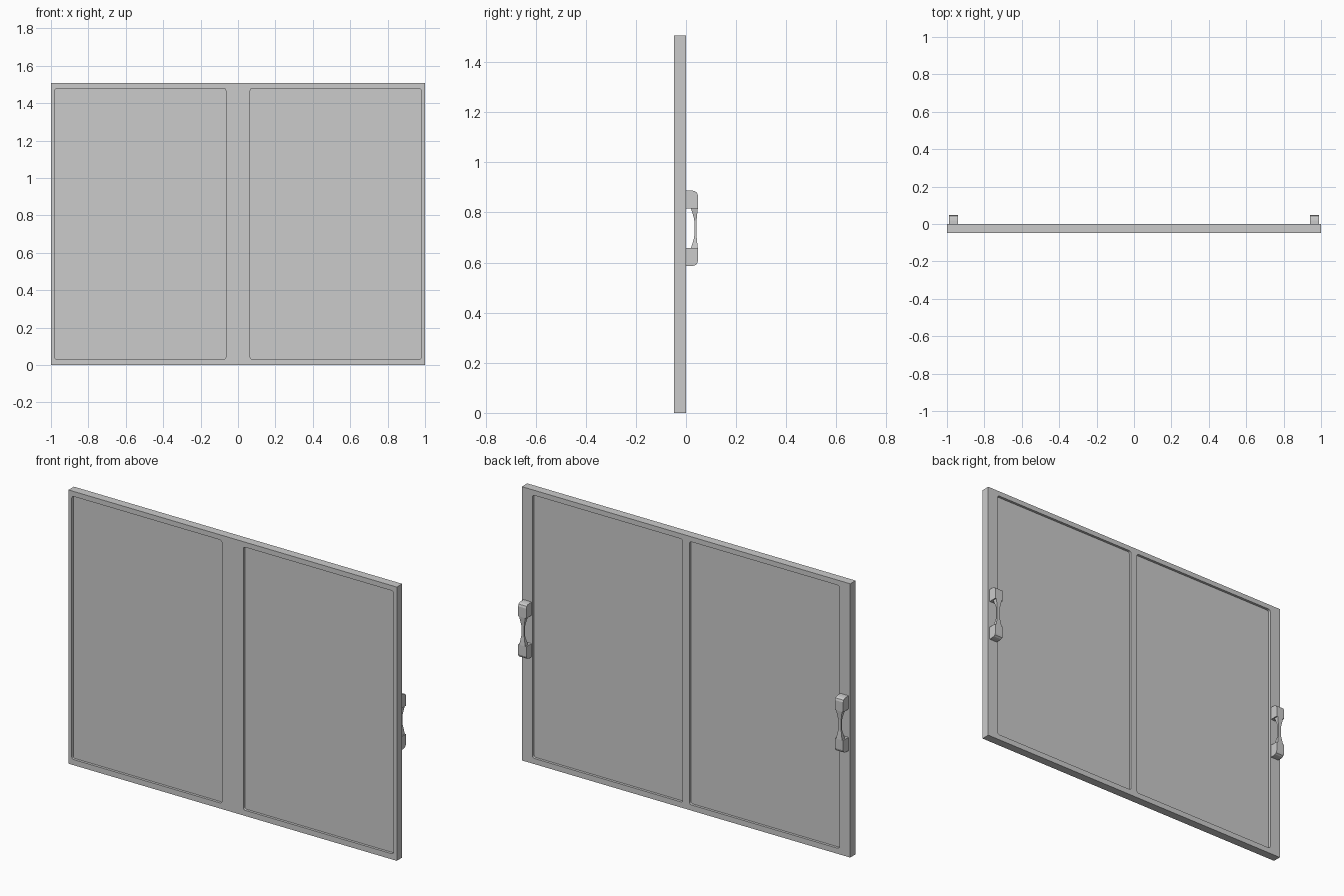
import bpy, bmesh

if "Cube" in bpy.data.objects:
    bpy.data.objects.remove(bpy.data.objects["Cube"])

FRONT, BACK, HEIGHT = -0.047, 0.0, 1.507
DEPTH = 0.014


def box(name, x0, x1, y0, y1, z0, z1, radius=0.0):
    """Box from its limits; radius rounds the edges that run along y."""
    bm = bmesh.new()
    bmesh.ops.create_cube(bm, size=1)
    for v in bm.verts:
        v.co = (x0 if v.co.x < 0 else x1,
                y0 if v.co.y < 0 else y1,
                z0 if v.co.z < 0 else z1)
    if radius:
        edges = [e for e in bm.edges
                 if abs(e.verts[0].co.y - e.verts[1].co.y) > 1e-5]
        bmesh.ops.bevel(bm, geom=edges, offset=radius, segments=3,
                        profile=0.5, affect='EDGES')
    return finish(bm, name)


def finish(bm, name):
    bmesh.ops.recalc_face_normals(bm, faces=bm.faces)
    mesh = bpy.data.meshes.new(name)
    bm.to_mesh(mesh)
    bm.free()
    obj = bpy.data.objects.new(name, mesh)
    bpy.context.collection.objects.link(obj)
    return obj


def handle(name, cx, cz=0.737):
    """Pull handle lofted through rectangles along z, mirrored about its middle."""
    # height from middle, half width, inner y, outer y
    half = [(0.030, 0.009, 0.033, 0.042),
            (0.040, 0.011, 0.032, 0.043),
            (0.078, 0.018, 0.020, 0.047),
            (0.078, 0.025, 0.000, 0.047),
            (0.132, 0.025, 0.000, 0.047),
            (0.143, 0.025, 0.000, 0.043),
            (0.149, 0.025, 0.000, 0.034),
            (0.151, 0.025, 0.000, 0.020)]
    stations = [(-h, w, a, b) for h, w, a, b in reversed(half)] + half
    bm = bmesh.new()
    rings = [[bm.verts.new((cx + sx * w, y, cz + h))
              for sx, y in ((-1, a), (1, a), (1, b), (-1, b))]
             for h, w, a, b in stations]
    for r0, r1 in zip(rings, rings[1:]):
        for i in range(4):
            j = (i + 1) % 4
            bm.faces.new((r0[i], r0[j], r1[j], r1[i]))
    bm.faces.new(rings[0])
    bm.faces.new(rings[-1])
    return finish(bm, name)


# Door slab
door = box("door_panel", -1, 1, FRONT, BACK, 0, HEIGHT)

# Sunken panels: wide middle stile on the front, wide outer stiles on the back
for x0, x1, y0, y1 in ((0.065, 0.98, FRONT - 0.05, FRONT + DEPTH),
                       (0.02, 0.935, BACK - DEPTH, BACK + 0.05)):
    for a, b in ((x0, x1), (-x1, -x0)):
        cutter = box("recess_cutter", a, b, y0, y1, 0.031, 1.479, 0.012)
        cutter.hide_render = True
        mod = door.modifiers.new("recess", 'BOOLEAN')
        mod.operation = 'DIFFERENCE'
        mod.solver = 'EXACT'
        mod.object = cutter
        bpy.context.view_layer.objects.active = door
        bpy.ops.object.modifier_apply(modifier=mod.name)
        bpy.data.objects.remove(cutter)

# Pull handles on the back
handle("handle_left", -0.965)
handle("handle_right", 0.965)
